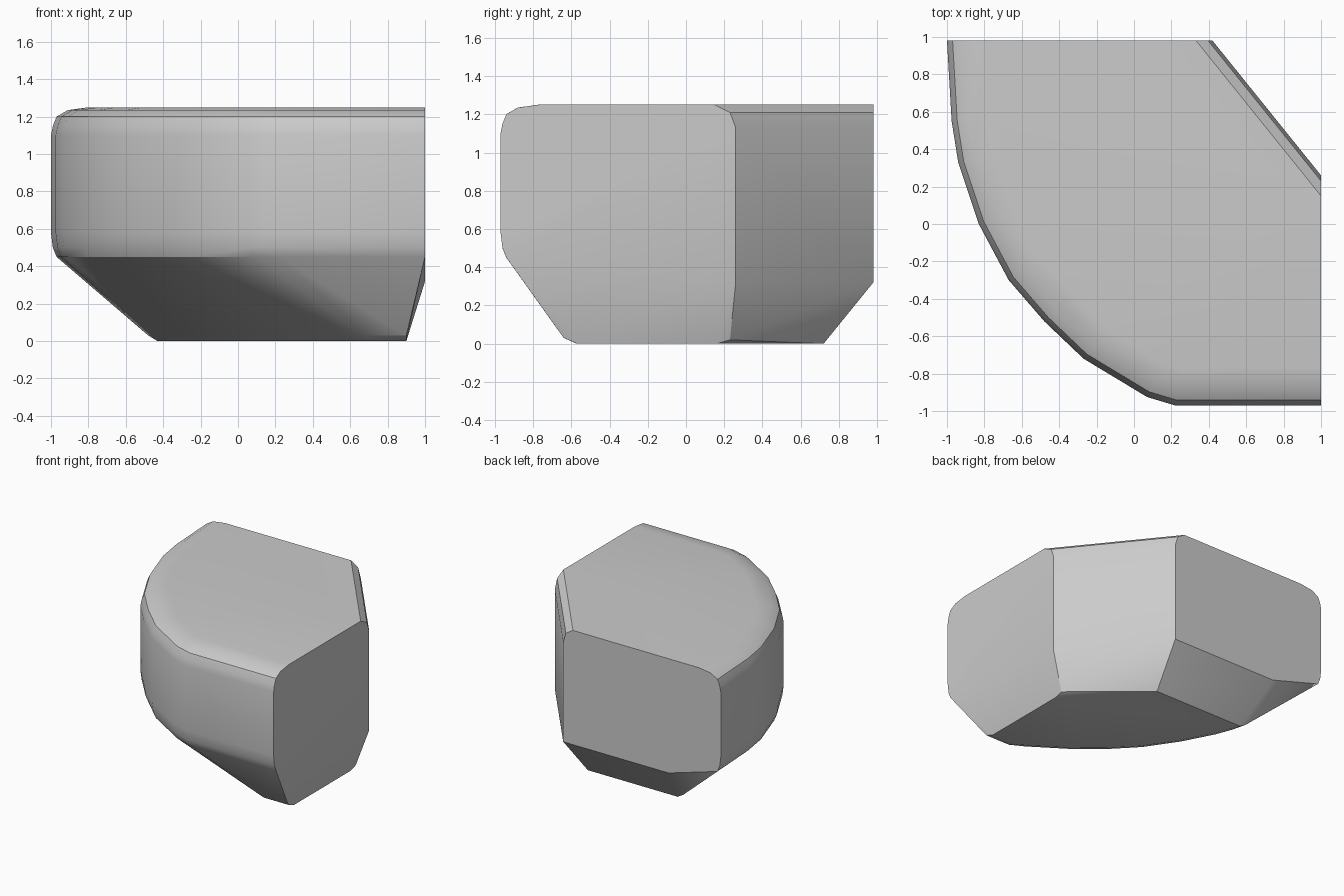
import bpy, bmesh, math
from mathutils import Vector

cube = bpy.data.objects.get("Cube")
if cube:
    bpy.data.objects.remove(cube, do_unlink=True)

grey = bpy.data.materials.new("plain_grey")
grey.use_nodes = True
colour = (0.6, 0.6, 0.6, 1)
grey.diffuse_color = colour
grey.node_tree.nodes["Principled BSDF"].inputs["Base Color"].default_value = colour

# Curved wall outline and the smaller outline of the base, front to back
wall = [(1, -.97), (.22, -.97), (.07, -.925), (-.27, -.72), (-.48, -.52),
        (-.67, -.3), (-.83, 0), (-.94, .33), (-.975, .55), (-1, .98)]
base = [(.9, -.64), (.68, -.64), (.57, -.58), (.3, -.4), (.1, -.24),
        (-.1, -.03), (-.27, .22), (-.4, .47), (-.45, .6), (-.48, .72)]

# (inset, height) profiles of the rounded wall and the rounded base edge
wall_profile = [(.03, .45), (.01, .5), (0, .58), (0, 1.1), (.01, 1.15),
                (.03, 1.2), (.09, 1.235), (.2, 1.25)]
base_profile = [(0, .03), (.07, 0)]


def inward(path, i):
    """Unit normal pointing into the body; the two cut ends stay in plane."""
    if i == 0:
        return Vector((0, 1))
    if i == len(path) - 1:
        return Vector((1, 0))
    before = (Vector(path[i]) - Vector(path[i - 1])).normalized()
    after = (Vector(path[i + 1]) - Vector(path[i])).normalized()
    t = (before + after).normalized()
    return Vector((t.y, -t.x))


def sweep(path, profile):
    points = []
    for i, p in enumerate(path):
        n = inward(path, i)
        for inset, z in profile:
            q = Vector(p) + n * inset
            points.append((q.x, q.y, z))
    return points


points = sweep(wall, wall_profile) + sweep(base, base_profile)

# Diagonal back corner with a softened top edge
for inset, z in [(0, .32), (0, 1.13), (.03, 1.21), (.11, 1.25)]:
    points += [(1, .26 - inset, z), (.42 - inset * .8, .98, z)]

# Lower back edge and the base corners below it
points += [(-.53, .98, .32), (.9, .23, .02), (.9, .16, 0), (.38, .72, 0), (-.43, .72, 0)]

# Convex solid skinned over the profiles
bm = bmesh.new()
for p in points:
    bm.verts.new(p)
hull = bmesh.ops.convex_hull(bm, input=bm.verts[:])
unused = {g for g in hull["geom_interior"] + hull["geom_unused"]
          if isinstance(g, bmesh.types.BMVert)}
bmesh.ops.delete(bm, geom=list(unused), context="VERTS")
bmesh.ops.dissolve_limit(bm, angle_limit=math.radians(1), verts=bm.verts[:], edges=bm.edges[:])
bmesh.ops.recalc_face_normals(bm, faces=bm.faces[:])

mesh = bpy.data.meshes.new("faceted_body")
bm.to_mesh(mesh)
bm.free()
mesh.materials.append(grey)
body = bpy.data.objects.new("faceted_body", mesh)
bpy.context.collection.objects.link(body)

bpy.context.view_layer.objects.active = body
body.select_set(True)
bpy.ops.object.shade_smooth_by_angle(angle=math.radians(28))
